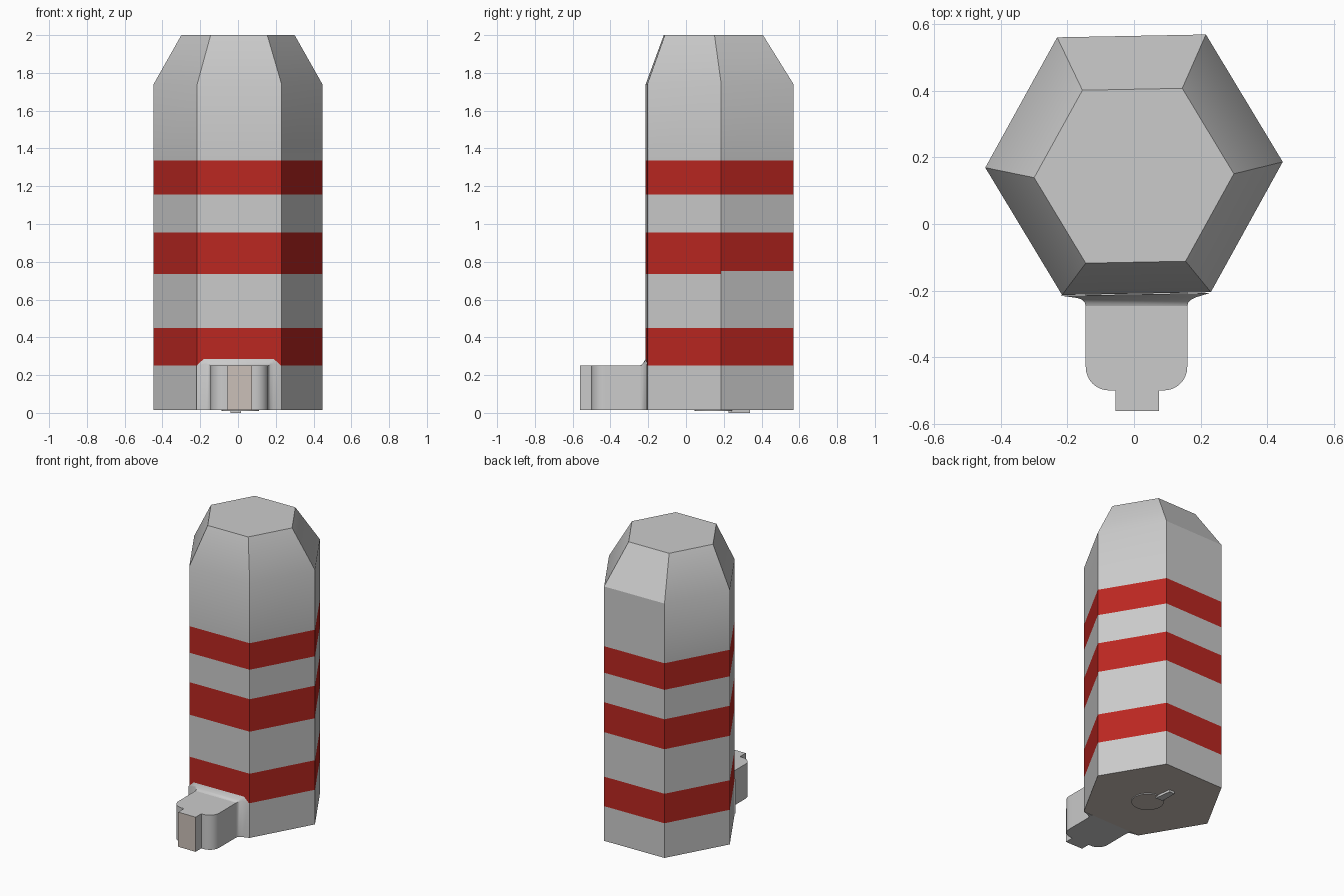
import bpy, bmesh
from math import sin, cos, pi, radians

if "Cube" in bpy.data.objects:
    bpy.data.objects.remove(bpy.data.objects["Cube"])

BASE = 0.015


def material(name, rgb):
    m = bpy.data.materials.new(name)
    m.diffuse_color = (*rgb, 1)
    m.use_nodes = True
    m.node_tree.nodes["Principled BSDF"].inputs["Base Color"].default_value = m.diffuse_color
    return m


GREY = material("grey", (0.8, 0.8, 0.8))
RED = material("dark_red", (0.5, 0.02, 0.015))
WARM = material("warm_grey", (0.6, 0.53, 0.48))


def loft(name, rings, paint=None):
    """Skin closed rings of points; paint(strip, side) gives a slot; -1 = first cap, -2 = last cap."""
    bm = bmesh.new()
    rows = [[bm.verts.new(p) for p in ring] for ring in rings]
    n = len(rows[0])
    for s in range(len(rows) - 1):
        for i in range(n):
            j = (i + 1) % n
            f = bm.faces.new((rows[s][i], rows[s][j], rows[s + 1][j], rows[s + 1][i]))
            f.material_index = paint(s, i) if paint else 0
    for row, tag in ((rows[0], -1), (rows[-1], -2)):
        f = bm.faces.new(row)
        f.material_index = paint(tag, 0) if paint else 0
    bmesh.ops.recalc_face_normals(bm, faces=bm.faces)
    mesh = bpy.data.meshes.new(name)
    bm.to_mesh(mesh)
    bm.free()
    ob = bpy.data.objects.new(name, mesh)
    bpy.context.collection.objects.link(ob)
    for m in (GREY, RED, WARM):
        mesh.materials.append(m)
    bpy.ops.object.select_all(action='DESELECT')
    ob.select_set(True)
    bpy.context.view_layer.objects.active = ob
    bpy.ops.object.shade_smooth_by_angle(angle=radians(30))
    return ob


def polygon(r, cx, cy, z, n=6, turn=1.1):
    return [(cx + r * cos(2 * pi * i / n + radians(turn)),
             cy + r * sin(2 * pi * i / n + radians(turn)), z) for i in range(n)]


# Striped hexagonal body with an off-centre tapered top
levels = [BASE, 0.25, 0.45, 0.735, 0.752, 0.955, 1.155, 1.335, 1.74]
body_rings = [polygon(0.447, 0, 0.178, z) for z in levels]
body_rings.append(polygon(0.3, 0, 0.145, 2.0))


def body_paint(strip, side):
    if strip == -1:
        return 2
    # the middle stripe starts slightly higher on the three back sides
    return 1 if strip in (1, 4, 6) or (strip == 3 and side > 2) else 0


loft("body", body_rings, body_paint)

# Arm: rounded block, drawn in plan
corner = [(0.07 * sin(t * pi / 16), 0.07 * cos(t * pi / 16)) for t in range(9)]
arm = [(-0.145, -0.2)]
arm += [(-0.075 - cy, -0.43 - cx) for cx, cy in corner]
arm += [(0.09 + cy, -0.43 - cx) for cx, cy in reversed(corner)]
arm += [(0.16, -0.2)]
loft("arm", [[(x, y, z) for x, y in arm] for z in (BASE, 0.25)])

# Narrow tab on the end of the arm, with a tinted front face
tab = [(-0.055, -0.48), (-0.055, -0.562), (0.075, -0.562), (0.075, -0.48)]
loft("arm_tab", [[(x, y, z) for x, y in tab] for z in (BASE, 0.25)],
     lambda strip, side: 2 if (strip, side) == (0, 1) else 0)


# Flange flaring from the arm out to the body
def flange_ring(x0, x1, top, cut_x, cut_z, y, slope=0.0):
    outline = [(x0, BASE), (x0, top - cut_z), (x0 + cut_x, top),
               (x1 - cut_x, top), (x1, top - cut_z), (x1, BASE)]
    return [(x, y + slope * x, z) for x, z in outline]


loft("arm_flange", [
    flange_ring(-0.22, 0.228, 0.285, 0.038, 0.035, -0.2115, 0.018),
    flange_ring(-0.172, 0.187, 0.272, 0.015, 0.012, -0.221, 0.006),
    flange_ring(-0.157, 0.172, 0.262, 0.006, 0.005, -0.227),
    flange_ring(-0.148, 0.163, 0.254, 0.002, 0.002, -0.236),
    flange_ring(-0.145, 0.16, 0.25, 0.0005, 0.0005, -0.247)])

# Small round pad and bar under the base
loft("base_pad", [polygon(0.1, 0.012, 0.145, z, 24) for z in (0.009, 0.02)],
     lambda strip, side: 2 if strip == -1 else 0)
bar = [(-0.04, 0.225), (0.015, 0.225), (0.0, 0.34), (-0.04, 0.34)]
loft("base_bar", [[(x, y, z) for x, y in bar] for z in (0.0, 0.02)])
